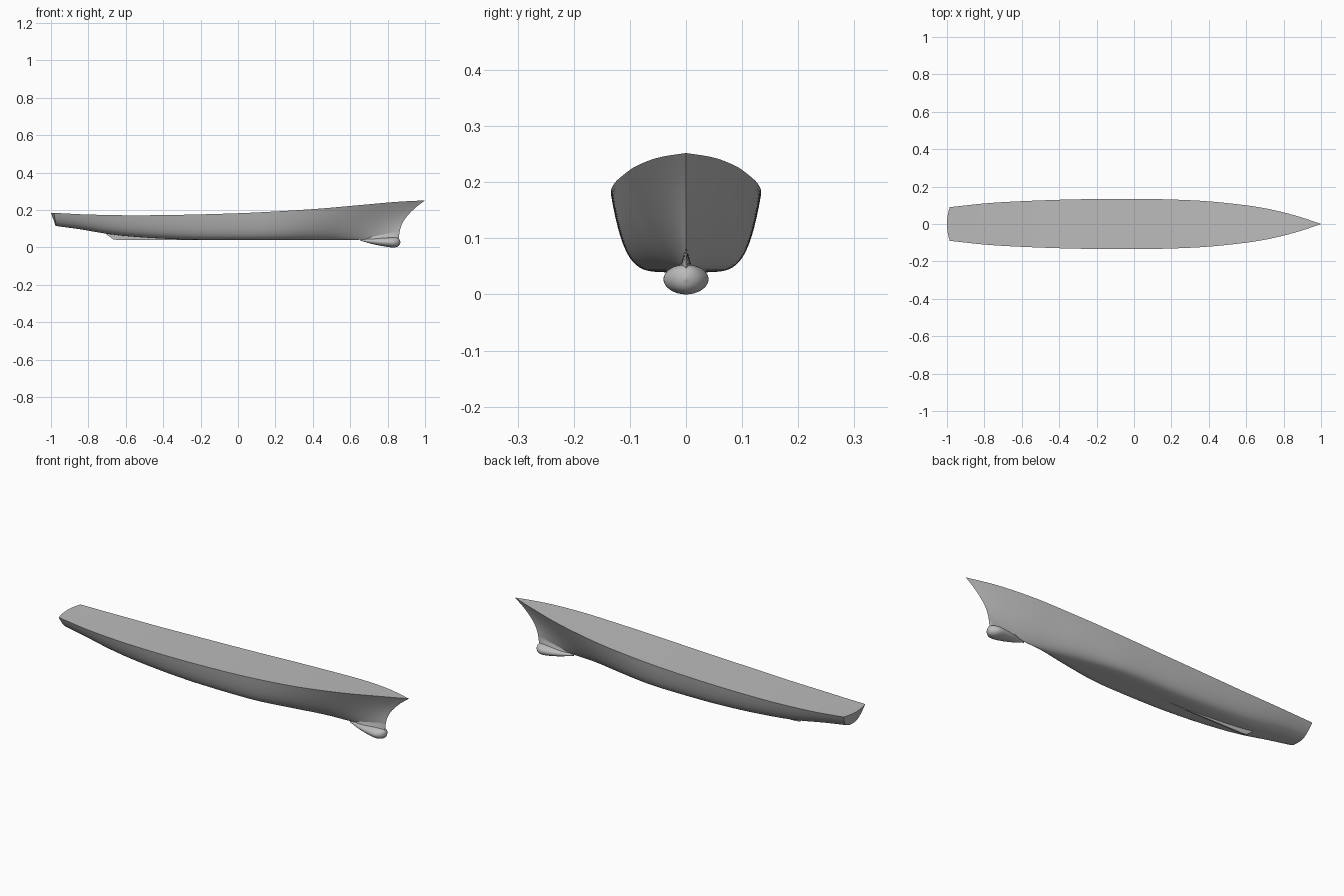
import bpy
import bmesh
import math

cube = bpy.data.objects.get("Cube")
if cube:
    bpy.data.objects.remove(cube, do_unlink=True)

grey = bpy.data.materials.new("hull grey")
grey.use_nodes = True
grey.diffuse_color = (0.5, 0.5, 0.5, 1)
grey.node_tree.nodes["Principled BSDF"].inputs["Base Color"].default_value = (0.5, 0.5, 0.5, 1)


def curve(points):
    """Smooth interpolating function through (position, value) pairs."""
    n = len(points)

    def slope(i):
        a, b = points[max(i - 1, 0)], points[min(i + 1, n - 1)]
        return (b[1] - a[1]) / (b[0] - a[0])

    def value(x):
        x = min(max(x, points[0][0]), points[-1][0])
        i = 0
        while i < n - 2 and x > points[i + 1][0]:
            i += 1
        (x0, y0), (x1, y1) = points[i], points[i + 1]
        d = x1 - x0
        k = (x - x0) / d
        bend = (1 - k) * slope(i) * d - k * slope(i + 1) * d
        return y0 + (y1 - y0) * k * k * (3 - 2 * k) + k * (1 - k) * bend
    return value


def add_grid(bm, rows):
    """Skin a rectangular net of points."""
    net = [[bm.verts.new(p) for p in row] for row in rows]
    for a, b in zip(net, net[1:]):
        for i in range(len(a) - 1):
            bm.faces.new((a[i], a[i + 1], b[i + 1], b[i]))


def finish(bm, name, angle=35):
    bmesh.ops.remove_doubles(bm, verts=bm.verts, dist=0.00005)
    bmesh.ops.recalc_face_normals(bm, faces=bm.faces)
    mesh = bpy.data.meshes.new(name)
    bm.to_mesh(mesh)
    bm.free()
    mesh.materials.append(grey)
    obj = bpy.data.objects.new(name, mesh)
    bpy.context.collection.objects.link(obj)
    bpy.ops.object.select_all(action='DESELECT')
    obj.select_set(True)
    bpy.context.view_layer.objects.active = obj
    bpy.ops.object.shade_smooth_by_angle(angle=math.radians(angle))
    return obj


# Hull lines: sheer, deck half-breadth, keel, section fullness and stem rake
sheer = curve([(-1, .185), (-.8, .176), (-.5, .172), (0, .183), (.4, .205), (.7, .231), (.85, .244), (1, .252)])
beam = curve([(-1, .09), (-.8, .11), (-.6, .122), (-.3, .132), (0, .134), (.2, .131), (.4, .121),
              (.6, .1), (.7, .084), (.8, .062), (.9, .034), (1, 0)])
keel = curve([(-1, .115), (-.85, .097), (-.7, .073), (-.6, .061), (-.45, .05), (-.3, .043),
              (-.15, .04), (.6, .04), (.8, .044), (1, .052)])
fullness = curve([(-1, .3), (-.7, .25), (-.4, .2), (0, .17), (.2, .2), (.4, .37), (.6, .66), (.8, .92), (1, 1.1)])
stem = curve([(0, .86), (.2, .866), (.4, .88), (.6, .908), (.8, .948), (1, 1)])


def hull_point(s, u, across):
    """Point at station s, girth position u, on a fraction of the half-breadth."""
    t = u ** 4
    y = beam(s) * t ** fullness(s) * across
    z = keel(s) + (sheer(s) - keel(s)) * t
    bow = max(0, (s - .4) / .6) ** 1.5
    stern = max(0, (-s - .7) / .3) ** 2
    x = s + bow * (stem(t) - 1) + stern * (.36 * (sheer(s) - z) + .015 * (y / .09) ** 2)
    return x, y, z


stations = [-1 + i / 40 for i in range(81)]
girth = [i / 22 for i in range(23)]
columns = [i / 4 for i in range(-4, 5)]

bm = bmesh.new()
for side in (-1, 1):
    add_grid(bm, [[hull_point(s, u, side) for u in girth] for s in stations])
# Transom and deck close the shell
add_grid(bm, [[hull_point(-1, u, c) for c in columns] for u in girth])
add_grid(bm, [[hull_point(s, 1, c) for c in columns] for s in stations])
finish(bm, "hull")

# Bulbous bow dome
dome_bottom = curve([(.655, .036), (.72, .018), (.78, .006), (.83, 0), (.852, .004), (.863, .013), (.868, .026)])
dome_top = curve([(.655, .042), (.72, .047), (.8, .053), (.85, .052), (.863, .044), (.868, .03)])
dome_width = curve([(.655, .001), (.7, .016), (.75, .03), (.8, .039), (.83, .039), (.852, .028), (.863, .015), (.868, .001)])
bm = bmesh.new()
rings = []
for i in range(33):
    x = .655 + .213 * math.sin(i / 32 * math.pi / 2)
    lo, hi, w = dome_bottom(x), dome_top(x), dome_width(x)
    angles = [a * math.pi / 16 for a in range(33)]
    rings.append([(x, w * math.cos(a), (lo + hi) / 2 + (hi - lo) / 2 * math.sin(a)) for a in angles])
add_grid(bm, rings)
bmesh.ops.remove_doubles(bm, verts=bm.verts, dist=0.00005)
bmesh.ops.holes_fill(bm, edges=bm.edges, sides=0)
finish(bm, "bow_dome", 60)

# Neck joining the stem to the dome
bm = bmesh.new()
neck = []
for z, w in ((.035, .016), (.048, .011), (.06, .007), (.08, .003)):
    neck.append([(.775 + .085 * math.cos(a * math.pi / 12), w * math.sin(a * math.pi / 12), z) for a in range(25)])
add_grid(bm, neck)
finish(bm, "dome_neck", 60)

# Thin centreline skeg under the stern
bm = bmesh.new()
profile = [(-.72, .085), (-.7, .068), (-.667, .043), (-.64, .04), (-.15, .04), (-.15, .06), (-.5, .085)]
sides = [[bm.verts.new((x, y, z)) for x, z in profile] for y in (-.004, .004)]
for loop in sides:
    bm.faces.new(loop)
for i in range(len(profile)):
    j = (i + 1) % len(profile)
    bm.faces.new((sides[0][i], sides[0][j], sides[1][j], sides[1][i]))
finish(bm, "skeg")
